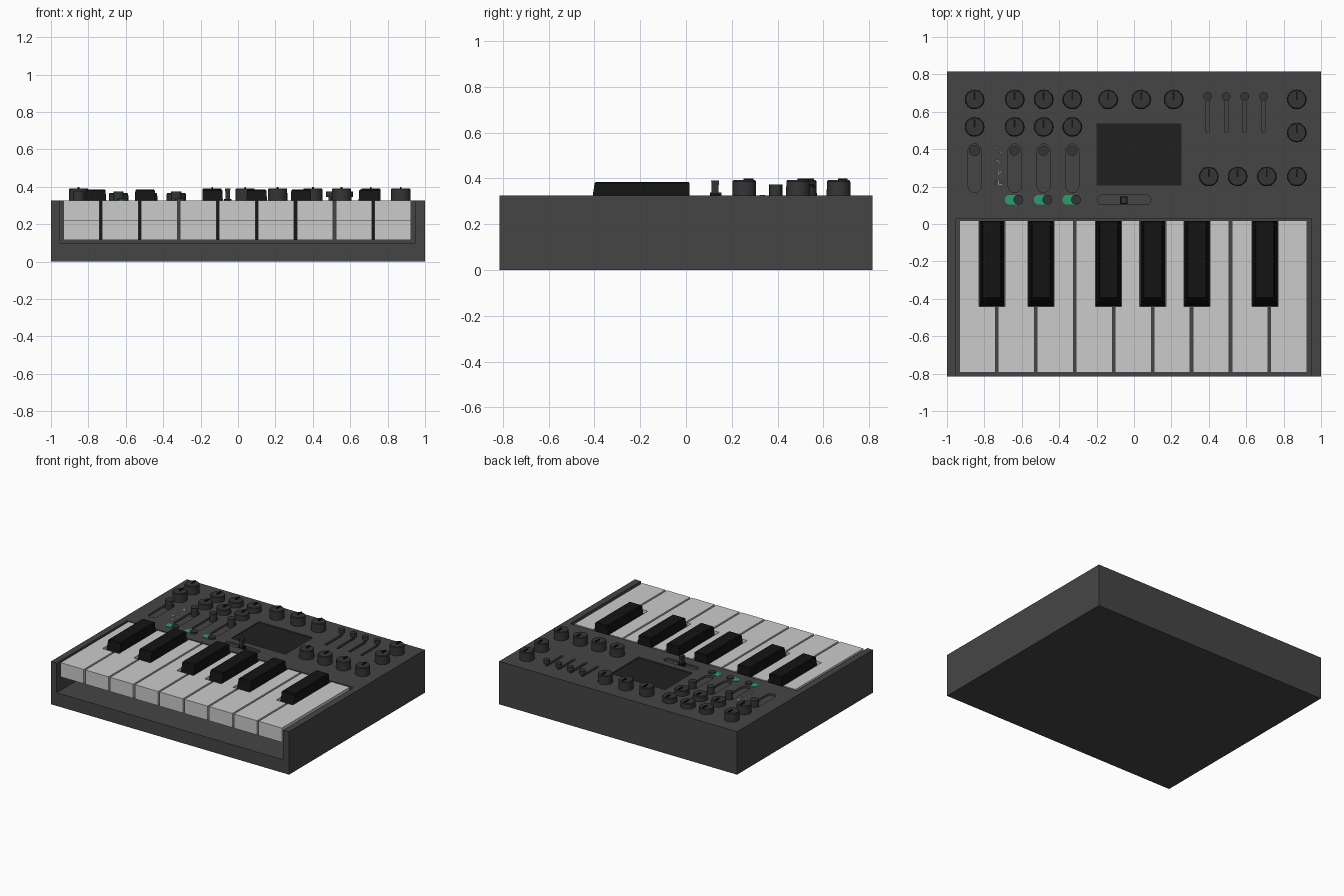
import bpy, bmesh
from math import sin, cos, pi, radians

if "Cube" in bpy.data.objects:
    bpy.data.objects.remove(bpy.data.objects["Cube"])

TOP = 0.326


def material(name, rgb):
    m = bpy.data.materials.new(name)
    m.diffuse_color = (*rgb, 1)
    m.use_nodes = True
    m.node_tree.nodes["Principled BSDF"].inputs["Base Color"].default_value = m.diffuse_color
    return m


CASE = material("case_grey", (0.06, 0.06, 0.06))
KNOB = material("knob_grey", (0.035, 0.035, 0.035))
BLACK = material("key_black", (0.007, 0.007, 0.007))
GLASS = material("screen_dark", (0.014, 0.014, 0.014))
GREEN = material("switch_green", (0.02, 0.35, 0.15))
WHITE = material("print_white", (0.7, 0.7, 0.7))


def loft(name, stacks, mat=None, smooth=False):
    """Each stack is a list of (outline, z) rings, skinned and capped."""
    bm = bmesh.new()
    for rings in stacks:
        loops = [[bm.verts.new((x, y, z)) for x, y in pts] for pts, z in rings]
        n = len(loops[0])
        for a, b in zip(loops, loops[1:]):
            for i in range(n):
                j = (i + 1) % n
                bm.faces.new((a[i], a[j], b[j], b[i]))
        bm.faces.new(loops[0][::-1])
        bm.faces.new(loops[-1])
    bmesh.ops.recalc_face_normals(bm, faces=bm.faces)
    me = bpy.data.meshes.new(name)
    bm.to_mesh(me)
    bm.free()
    ob = bpy.data.objects.new(name, me)
    bpy.context.collection.objects.link(ob)
    if mat:
        me.materials.append(mat)
    if smooth:
        bpy.ops.object.select_all(action='DESELECT')
        ob.select_set(True)
        bpy.context.view_layer.objects.active = ob
        bpy.ops.object.shade_smooth_by_angle(angle=radians(35))
    return ob


def rect(x0, x1, y0, y1):
    return [(x0, y0), (x1, y0), (x1, y1), (x0, y1)]


def circle(x, y, r, n=32):
    return [(x + r * cos(2 * pi * i / n), y + r * sin(2 * pi * i / n)) for i in range(n)]


def stadium(x0, x1, y0, y1, n=10):
    r = min(x1 - x0, y1 - y0) / 2
    wide = x1 - x0 > y1 - y0
    ends = [(x1 - r, y1 - r), (x0 + r, y0 + r)]
    start = -pi / 2 if wide else 0
    return [(cx + r * cos(start + k * pi + pi * i / n), cy + r * sin(start + k * pi + pi * i / n))
            for k, (cx, cy) in enumerate(ends) for i in range(n + 1)]


def prism(name, pts, z0, z1, mat=None, smooth=False):
    return loft(name, [[(pts, z0), (pts, z1)]], mat, smooth)


# Case with key bay, screen pocket and control slots cut out
COLS = (-0.638, -0.483, -0.33)
LEFT_SLIDERS = (-0.852,) + COLS
RIGHT_SLIDERS = (0.394, 0.493, 0.592, 0.693)
case = prism("case", rect(-1, 1, -0.815, 0.815), 0, TOP, CASE)
bay = prism("key_bay_cutter", rect(-0.953, 0.95, -0.9, 0.03), 0.1, 0.5, CASE)
pockets = [rect(-0.2, 0.255, 0.205, 0.537), stadium(-0.195, 0.09, 0.103, 0.157)]
pockets += [stadium(x - 0.035, x + 0.035, 0.168, 0.428) for x in LEFT_SLIDERS]
pockets += [stadium(x - 0.01, x + 0.01, 0.488, 0.69) for x in RIGHT_SLIDERS]
slots = loft("slot_cutter", [[(p, TOP - 0.015), (p, 0.5)] for p in pockets], CASE)
bpy.context.view_layer.objects.active = case
for cutter in (bay, slots):
    cutter.hide_render = True
    mod = case.modifiers.new("cut", 'BOOLEAN')
    mod.operation, mod.solver, mod.object = 'DIFFERENCE', 'EXACT', cutter
    bpy.ops.object.modifier_apply(modifier=mod.name)
    bpy.data.objects.remove(cutter)
prism("screen", rect(-0.2, 0.255, 0.205, 0.537), TOP - 0.016, TOP - 0.008, GLASS)

# White keys, notched around the black keys, with an overhanging front lip
BLACKS = (-0.76, -0.497, -0.136, 0.1, 0.337, 0.70)
PITCH, NOTCH, GAP = 0.2081, -0.442, 0.007
for k in range(9):
    x0 = -0.941 + k * PITCH + GAP
    x1 = x0 + PITCH - 2 * GAP
    b0 = max([x0] + [c + 0.07 for c in BLACKS if c - 0.07 < x0 < c + 0.07])
    b1 = min([x1] + [c - 0.07 for c in BLACKS if c - 0.07 < x1 < c + 0.07])

    def outline(front):
        return [(x0, front), (x1, front), (x1, NOTCH), (b1, NOTCH),
                (b1, 0.02), (b0, 0.02), (b0, NOTCH), (x0, NOTCH)]
    lip, stem = outline(-0.795), outline(-0.55)
    loft(f"white_key_{k + 1}", [[(lip, 0.218), (lip, TOP)], [(stem, 0.115), (stem, 0.218)]])

# Black keys, tapering upwards
for k, c in enumerate(BLACKS):
    loft(f"black_key_{k + 1}", [[(rect(c - 0.066, c + 0.066, -0.438, 0.016), 0.115),
                                 (rect(c - 0.052, c + 0.052, -0.399, 0.015), 0.38),
                                 (rect(c - 0.047, c + 0.047, -0.392, 0.011), 0.385)]], BLACK)

# Rotary knobs with raised pointers
tall = [(-0.852, 0.666), (-0.852, 0.519), (-0.138, 0.666), (0.0385, 0.666), (0.212, 0.666),
        (0.87, 0.666), (0.87, 0.489)] + [(x, 0.254) for x in (0.40, 0.554, 0.71, 0.87)]
short = [(x, y) for x in COLS for y in (0.666, 0.519)]
for k, (x, y, h) in enumerate([(*p, 0.392) for p in tall] + [(*p, 0.367) for p in short]):
    loft(f"knob_{k + 1}", [[(circle(x, y, 0.052), TOP - 0.003), (circle(x, y, 0.051), h - 0.005),
                            (circle(x, y, 0.047), h)]], KNOB, True)
    prism(f"knob_pointer_{k + 1}", rect(x - 0.005, x + 0.005, y - 0.003, y + 0.04),
          h - 0.004, h + 0.008, BLACK)

# Slider caps
for k, x in enumerate(LEFT_SLIDERS):
    r = 0.03 if k == 0 else 0.027
    prism(f"slider_cap_{k + 1}", circle(x, 0.392, r, 24), TOP - 0.016, 0.374, KNOB, True)
for k, x in enumerate(RIGHT_SLIDERS):
    loft(f"fader_cap_{k + 1}", [[(circle(x, 0.682, 0.009, 16), TOP - 0.016),
                                 (circle(x, 0.682, 0.009, 16), 0.345),
                                 (circle(x, 0.682, 0.023, 16), 0.345),
                                 (circle(x, 0.682, 0.023, 16), 0.374)]], KNOB, True)

# Green toggle switches
for k, x in enumerate(COLS):
    x -= 0.005
    prism(f"switch_track_{k + 1}", stadium(x - 0.048, x + 0.05, 0.104, 0.156),
          TOP - 0.003, TOP + 0.003, GREEN)
    prism(f"switch_dot_{k + 1}", circle(x + 0.025, 0.13, 0.026, 24), TOP, TOP + 0.012, KNOB, True)

# Stick control in the centre slot
prism("stick_base", rect(-0.075, -0.035, 0.108, 0.146), TOP - 0.016, TOP + 0.008, BLACK)
loft("stick", [[(rect(-0.067, -0.043, 0.112, 0.142), TOP), (rect(-0.067, -0.043, 0.112, 0.142), 0.362),
                (rect(-0.069, -0.041, 0.11, 0.145), 0.39)]], KNOB)

# Printed waveform marks: sine, triangle, saw, square
waves = {"sine": [(t / 12 * 2 - 1, sin(t / 12 * 2 * pi)) for t in range(13)],
         "triangle": [(-1, -0.5), (-0.5, 1), (0.5, -1), (1, 0.5)],
         "saw": [(-1, -1), (0, 1), (0, -1), (1, 1)],
         "square": [(-1, -1), (-1, 1), (0, 1), (0, -1), (1, -1), (1, 1)]}
for (name, pts), y in zip(waves.items(), (0.393, 0.333, 0.276, 0.222)):
    cu = bpy.data.curves.new(name + "_mark", 'CURVE')
    cu.dimensions, cu.bevel_depth, cu.bevel_resolution = '3D', 0.002, 0
    sp = cu.splines.new('POLY')
    sp.points.add(len(pts) - 1)
    for p, (u, v) in zip(sp.points, pts):
        p.co = (-0.723 + u * 0.02, y + v * 0.01, TOP, 1)
    cu.materials.append(WHITE)
    bpy.context.collection.objects.link(bpy.data.objects.new(name + "_mark", cu))
